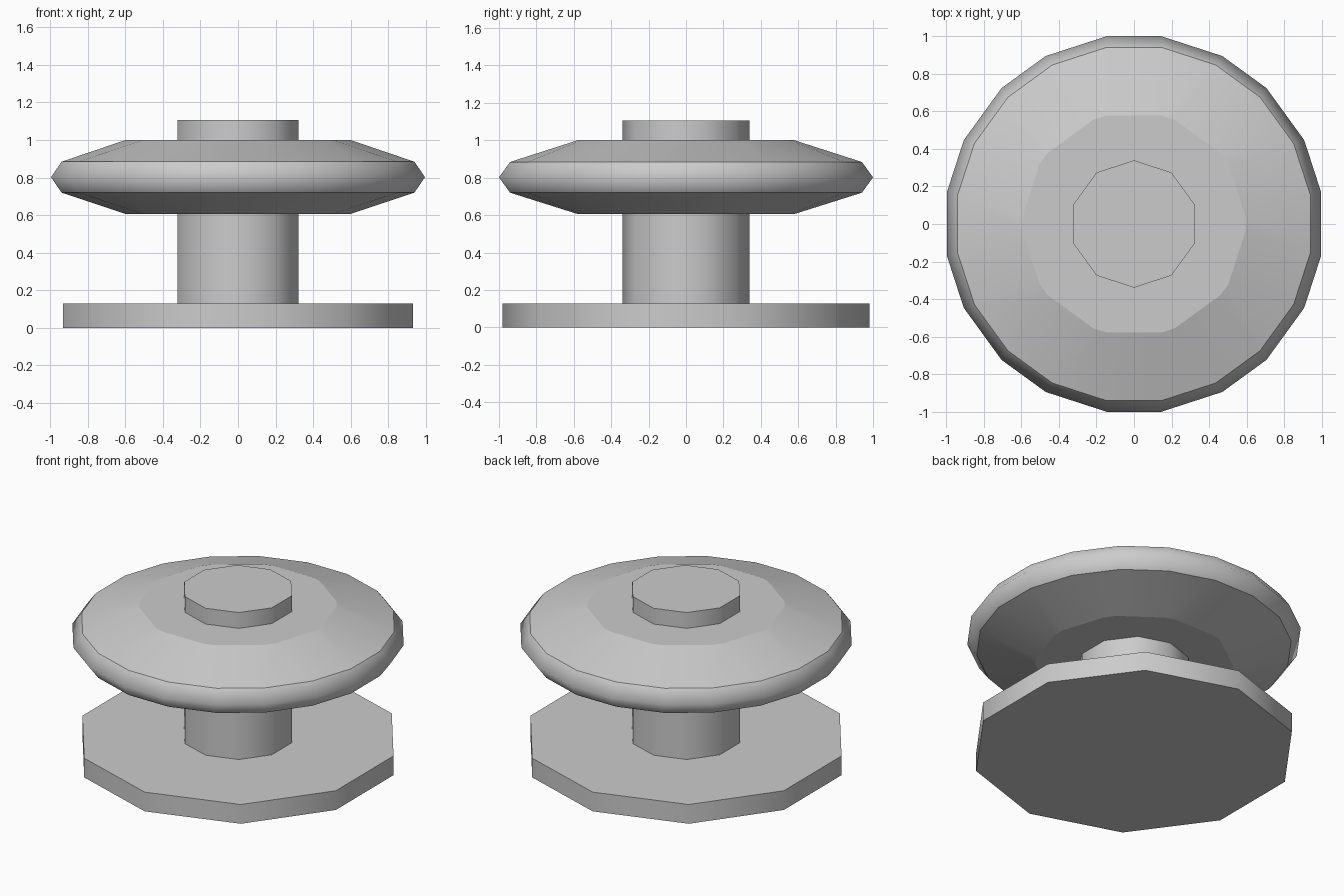
import bpy, bmesh
from math import radians, sin, cos

if "Cube" in bpy.data.objects:
    bpy.data.objects.remove(bpy.data.objects["Cube"])


def loft(name, angle_fn, rings):
    """Capped loft through rings of (radius, z, chamfer angle, sharp edge)."""
    bm = bmesh.new()
    loops = []
    for r, z, d, _ in rings:
        loops.append([bm.verts.new((r * cos(radians(a)), r * sin(radians(a)), z))
                      for a in angle_fn(d)])
    n = len(loops[0])
    for lo, hi in zip(loops, loops[1:]):
        for i in range(n):
            j = (i + 1) % n
            bm.faces.new((lo[i], lo[j], hi[j], hi[i])).smooth = True
    bm.faces.new(loops[0][::-1])
    bm.faces.new(loops[-1])
    for loop, ring in zip(loops, rings):
        for i in range(n):
            bm.edges.get((loop[i], loop[(i + 1) % n])).smooth = not ring[3]
    mesh = bpy.data.meshes.new(name)
    bm.to_mesh(mesh)
    bm.free()
    obj = bpy.data.objects.new(name, mesh)
    bpy.context.collection.objects.link(obj)
    return obj


def decagon(_):
    return [18 + 36 * k for k in range(10)]


def chamfered_decagon(d):
    return [36 * k + s * d for k in range(10) for s in (-1, 1)]


# Base plate
loft("base_plate", decagon, [(0.981, 0, 0, True), (0.981, 0.128, 0, True)])

# Central post running through the disc
loft("post", decagon, [(0.339, 0.128, 0, True), (0.339, 1.106, 0, True)])

# Disc with a rounded rim and tapered top and bottom
loft("disc", chamfered_decagon, [
    (0.596, 0.605, 3.4, True),
    (0.952, 0.720, 9.2, True),
    (1.0105, 0.802, 9.75, False),
    (0.952, 0.884, 9.2, True),
    (0.596, 1.001, 3.4, True),
])
